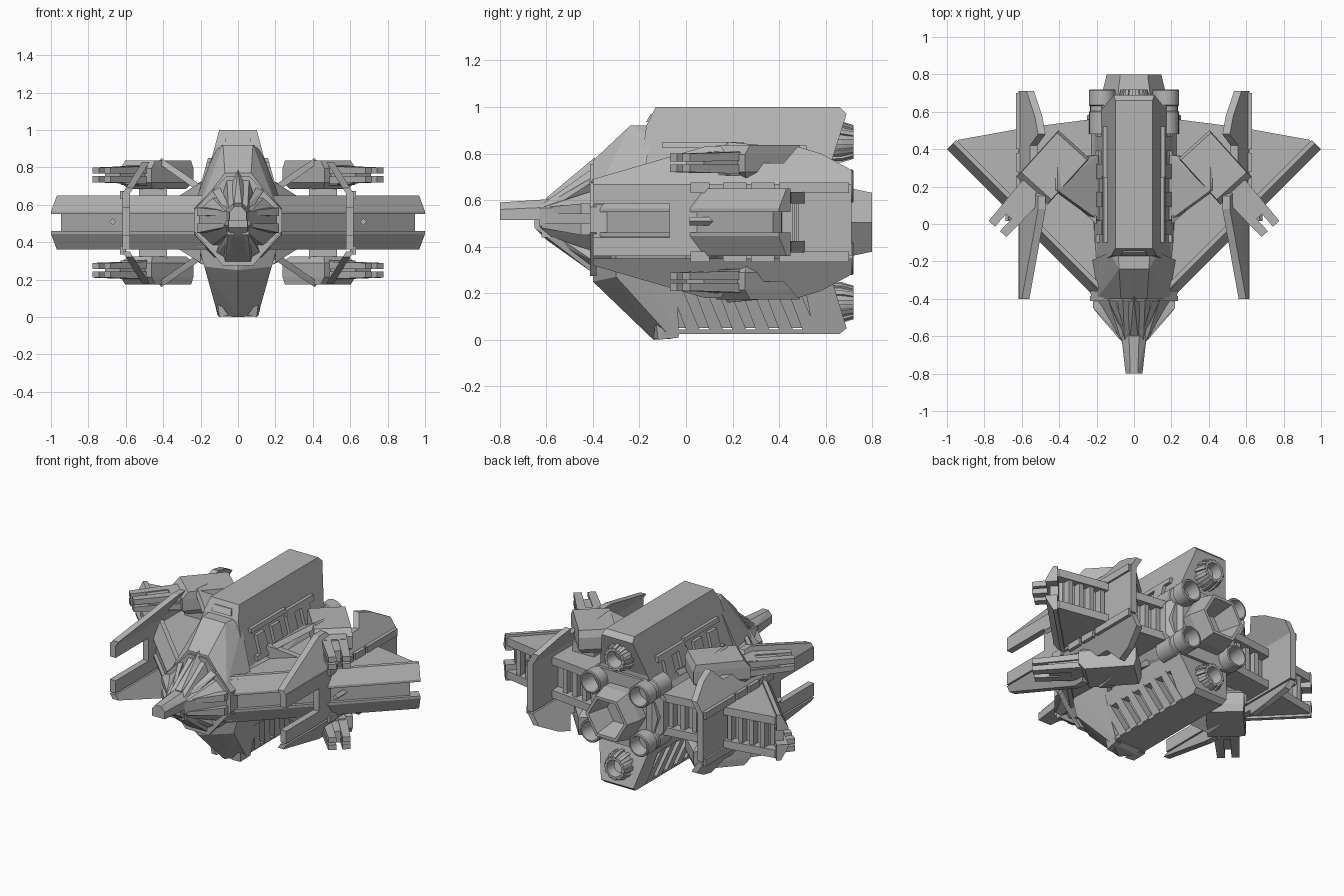
import bpy, bmesh, math
from mathutils import Vector

MID = 1.01   # the ship is nearly symmetric about z = MID / 2
grey = bpy.data.materials.new("hull grey")
grey.diffuse_color = (0.46, 0.46, 0.46, 1)


def finish(name, bm, mx=False, mz=False, smooth=False):
    """Mirror the geometry left/right and up/down, then make an object."""
    for on, axis in ((mx, 0), (mz, 2)):
        if on:
            dup = bmesh.ops.duplicate(bm, geom=bm.verts[:] + bm.edges[:] + bm.faces[:])["geom"]
            for v in dup:
                if isinstance(v, bmesh.types.BMVert):
                    v.co[axis] = (MID if axis == 2 else 0) - v.co[axis]
    bmesh.ops.recalc_face_normals(bm, faces=bm.faces)
    me = bpy.data.meshes.new(name)
    bm.to_mesh(me)
    bm.free()
    me.materials.append(grey)
    ob = bpy.data.objects.new(name, me)
    bpy.context.collection.objects.link(ob)
    if smooth:
        bpy.ops.object.select_all(action='DESELECT')
        ob.select_set(True)
        bpy.context.view_layer.objects.active = ob
        bpy.ops.object.shade_smooth_by_angle(angle=math.radians(30))


def add_solid(bm, pts, fa, fb):
    """Sweep a 2D outline between two mapped copies."""
    a = [bm.verts.new(fa(*p)) for p in pts]
    b = [bm.verts.new(fb(*p)) for p in pts]
    bm.faces.new(a)
    bm.faces.new(b[::-1])
    for i in range(len(pts)):
        j = (i + 1) % len(pts)
        bm.faces.new((a[i], b[i], b[j], a[j]))


def solid(name, outlines, fa, fb, **kw):
    bm = bmesh.new()
    for pts in outlines:
        add_solid(bm, pts, fa, fb)
    finish(name, bm, **kw)


def add_hull(bm, pts, sym=False):
    pts = list(pts) + ([(-x, y, z) for x, y, z in pts if x] if sym else [])
    vs = [bm.verts.new(p) for p in pts]
    bmesh.ops.convex_hull(bm, input=vs)
    junk = [v for v in vs if v.is_valid and not v.link_faces]
    bmesh.ops.delete(bm, geom=junk, context='VERTS')
    bmesh.ops.dissolve_limit(bm, angle_limit=0.01, verts=bm.verts[:], edges=bm.edges[:])


def hull(name, groups, sym=False, **kw):
    bm = bmesh.new()
    for pts in groups:
        add_hull(bm, pts, sym)
    finish(name, bm, **kw)


def box(x0, x1, y0, y1, z0, z1):
    return [(x, y, z) for x in (x0, x1) for y in (y0, y1) for z in (z0, z1)]


def lathe(name, prof, n, cx, cz, **kw):
    """Revolve (radius, y) points about an axis along y; ends are capped."""
    bm = bmesh.new()
    rings = [[bm.verts.new((cx + r * math.cos(t), y, cz + r * math.sin(t)))
              for t in (2 * math.pi * k / n for k in range(n))] for r, y in prof]
    for p, q in zip(rings, rings[1:]):
        for k in range(n):
            bm.faces.new((p[k], p[k - 1], q[k - 1], q[k]))
    bm.faces.new(rings[0])
    bm.faces.new(rings[-1])
    finish(name, bm, **kw)


def rect(y0, y1, z0, z1):
    return [(y0, z0), (y1, z0), (y1, z1), (y0, z1)]


def up(z, d=0.0):      # half width of upper hull
    return 0.1 + 0.27 * (1 - z) + d


def low(z, d=0.0):     # half width of keel
    return 0.1 + 0.27 * z + d


# Upper hull and the narrower stepped bridge front
solid("upper_hull", [[(-0.2, 0.5), (-0.2, 0.72), (-0.17, 0.92), (-0.13, 1), (0.66, 1),
                      (0.69, 0.97), (0.62, 0.75), (0.62, 0.5)]],
      lambda y, z: (-up(z), y, z), lambda y, z: (up(z), y, z))
hull("bridge_front", [[(0.08, -0.24, 0.92), (0.085, -0.15, 0.92), (0.07, -0.4, 0.77), (0.2, -0.4, 0.6),
                       (0.235, -0.2, 0.6), (0.13, -0.15, 0.88)]], sym=True)
hull("bridge_window", [[(0.07, -0.172, 0.935), (0.06, -0.152, 0.97),
                        (0.07, -0.14, 0.935), (0.06, -0.13, 0.97)]], sym=True)

# Flank rails and window blocks on the upper hull
solid("flank_rails", [rect(-0.1, 0.25, 0.825, 0.85), rect(0.25, 0.52, 0.80, 0.835),
                      rect(-0.1, 0.52, 0.66, 0.69)] +
      [rect(y, y + 0.08, 0.69, 0.80) for y in (-0.06, 0.09, 0.24, 0.39)],
      lambda y, z: (up(z, -0.02), y, z), lambda y, z: (up(z, 0.02), y, z), mx=True)

# Keel: inset core, full-width top, bottom plate, tail, slanted ribs
solid("keel_core", [[(-0.05, 0.05), (0.6, 0.05), (0.6, 0.5), (-0.05, 0.5)]],
      lambda y, z: (-low(z, -0.05), y, z), lambda y, z: (low(z, -0.05), y, z))
solid("keel_shell", [rect(-0.2, 0.62, 0.22, 0.5), rect(-0.06, 0.66, 0.025, 0.045),
                     [(0.55, 0.025), (0.66, 0.025), (0.69, 0.05), (0.62, 0.28), (0.5, 0.28)]],
      lambda y, z: (-low(z), y, z), lambda y, z: (low(z), y, z))
solid("keel_ribs", [[(y, 0.23), (y + 0.05, 0.23), (y + 0.135, 0.03), (y + 0.075, 0.03)]
                    for y in (-0.07, 0.03, 0.13, 0.23, 0.33, 0.43)],
      lambda y, z: (low(z, -0.06), y, z), lambda y, z: (low(z, 0.004), y, z), mx=True)
hull("keel_prow", [[(0, -0.4, 0.25), (0, -0.14, 0.0), (0.11, -0.03, 0.02), (0.105, -0.06, 0.005),
                    (0.18, -0.3, 0.27), (0.23, -0.3, 0.45), (0.22, -0.05, 0.45), (0, -0.4, 0.4)]], sym=True)
hull("prow_feet", [[(0.05, -0.14, 0.01), (0.1, -0.12, 0.0), (0.11, -0.03, 0.01), (0.07, -0.03, 0.01),
                    (0.11, -0.13, 0.09), (0.13, -0.08, 0.1)]], mx=True)

# Middle hull and engine block
hull("middle_hull", [[(0.23, -0.4, 0.58), (0.23, -0.4, 0.44), (0.14, -0.4, 0.68), (0.12, -0.4, 0.32),
                      (0.25, 0.0, 0.6), (0.25, 0.0, 0.41), (0.25, 0.58, 0.6), (0.25, 0.58, 0.41),
                      (0.17, 0.64, 0.73), (0.17, 0.64, 0.28)]], sym=True)

# Nose: wide wedge, tall spine, collar, ridges, cheek pods and beak
hull("nose_wedge", [[(0.14, -0.4, 0.64), (0.215, -0.4, 0.57), (0.215, -0.4, 0.45), (0.14, -0.4, 0.38),
                     (0.05, -0.56, 0.59), (0.065, -0.63, 0.565), (0.065, -0.63, 0.49), (0.05, -0.6, 0.45)]], sym=True)
hull("nose_spine", [[(0.06, -0.39, 0.745), (0.1, -0.39, 0.62), (0.1, -0.39, 0.4), (0.07, -0.39, 0.28),
                     (0.03, -0.54, 0.625), (0.05, -0.65, 0.56), (0.05, -0.65, 0.48), (0.03, -0.6, 0.43)]], sym=True)
hull("nose_collar", [[(x, y, z) for y in (-0.412, -0.385) for x, z in
                      ((0.06, 0.755), (0.16, 0.64), (0.235, 0.57), (0.235, 0.46), (0.17, 0.38), (0.08, 0.275))]],
     sym=True)
hull("nose_ridge", [[(0.0, -0.39, 0.785), (0.04, -0.4, 0.72), (0.02, -0.6, 0.61), (0.03, -0.6, 0.56)]], sym=True)
hull("nose_side_ridges", [
    [(0.1, -0.4, 0.70), (0.14, -0.4, 0.68), (0.1, -0.4, 0.62), (0.05, -0.57, 0.60), (0.07, -0.57, 0.57)],
    [(0.07, -0.4, 0.31), (0.12, -0.4, 0.34), (0.1, -0.4, 0.4), (0.03, -0.58, 0.43), (0.05, -0.58, 0.46)]], mx=True)
hull("cheek_pods", [box(0.15, 0.22, -0.45, -0.39, 0.54, 0.585) +
                    [(0.075, -0.6, 0.545), (0.075, -0.6, 0.57), (0.05, -0.6, 0.56)],
                    box(0.15, 0.22, -0.45, -0.39, 0.45, 0.50) +
                    [(0.075, -0.62, 0.48), (0.075, -0.62, 0.50), (0.05, -0.6, 0.49)]], mx=True)
hull("beak", [[(0.02, -0.8, 0.59), (0.045, -0.8, 0.56), (0.045, -0.8, 0.515),
               (0.03, -0.5, 0.61), (0.07, -0.58, 0.57), (0.07, -0.58, 0.515)]], sym=True)
hull("beak_jaw", [box(0.02, 0.06, -0.62, -0.5, 0.44, 0.5)], mx=True)

# Wings: two skins, inset core, trailing ribs
WING = [(0.15, -0.40), (0.95, 0.42), (0.94, 0.45), (0.58, 0.515), (0.15, 0.57)]
CORE = [(0.15, -0.36), (0.9, 0.39), (0.88, 0.41), (0.58, 0.455), (0.15, 0.51)]
solid("wing_skins", [WING], lambda x, y: (x, y, 0.585), lambda x, y: (x, y, 0.635), mx=True, mz=True)
solid("wing_core", [CORE], lambda x, y: (x, y, 0.40), lambda x, y: (x, y, 0.61), mx=True)
hull("wing_ribs", [box(x, x + 0.03, 0.38, 0.57 - 0.135 * x, 0.41, 0.6)
                   for x in (0.255, 0.33, 0.405, 0.48, 0.63, 0.70, 0.77, 0.84)], mx=True)


# Leading edge: distance d in from the line y = x - 0.6, bevelled slats and a recessed web
def edge(x):
    return lambda d, z: (x - d * 0.707, x - 0.6 + d * 0.707, z)


solid("edge_slats", [[(0, 0.55), (0, 0.565), (0.045, 0.65), (0.07, 0.65), (0.07, 0.55)]],
      edge(0.2), edge(1.0), mx=True, mz=True)
solid("edge_web", [[(0.02, 0.46), (0.02, 0.56), (0.07, 0.56), (0.07, 0.46)]], edge(0.2), edge(0.96), mx=True)
lathe("edge_cannons", [(0.018, 0.015), (0.018, 0.12)], 4, 0.67, 0.51, mx=True)

# Side fins: forked vertical plate with flaps folded inward, notched under the turrets
solid("side_fins", [[(-0.4, 0.585), (-0.07, 0.585), (-0.07, 0.44), (-0.4, 0.44), (-0.4, 0.36),
                     (0.71, 0.36), (0.71, 0.67), (-0.4, 0.67)]],
      lambda y, z: (0.578, y, z), lambda y, z: (0.618, y, z), mx=True)
solid("fin_flaps", [[(-0.4, 0.66), (0.71, 0.66), (0.71, 0.73), (0.58, 0.80), (0.48, 0.83), (0.42, 0.76),
                     (0.2, 0.76), (0.15, 0.83), (0.08, 0.83), (-0.4, 0.69)]],
      lambda y, z: (0.578 - (z - 0.66) * 0.62, y, z), lambda y, z: (0.618 - (z - 0.66) * 0.62, y, z),
      mx=True, mz=True)
hull("fin_strips", [box(0.6, 0.63, a, b, 0.63, 0.675) for a, b in
                    ((0.02, 0.10), (0.16, 0.26), (0.28, 0.38), (0.40, 0.70))], mx=True, mz=True)


# Turrets: angled body, barrel housing and four prongs, built along the firing line
def gun(l, w, h):
    c = Vector((0.435, 0.30, 0.76)) + l * Vector((0.67, -0.742, 0)) + w * Vector((0.742, 0.67, 0))
    return (c.x, c.y, c.z + h)


def gun_block(l0, l1, w0, w1, h0, h1, taper=1.0):
    return [gun(l, w * s, h * s) for l, s in ((l0, 1), (l1, taper)) for w in (w0, w1) for h in (h0, h1)]


body = (gun_block(-0.14, 0.13, -0.085, 0.085, -0.075, 0) + gun_block(-0.155, 0.13, -0.108, 0.108, 0, 0.077) +
        gun_block(-0.17, 0.165, -0.112, 0.112, -0.04, 0.035))
prongs = [gun_block(0.1, 0.44, *sorted((s * 0.022, s * 0.078)), *sorted((t * 0.008, t * 0.048)), 0.82)
          for s in (-1, 1) for t in (-1, 1)]
hull("turrets", [body, gun_block(0.1, 0.35, -0.066, 0.066, -0.042, 0.042, 0.85),
                 gun_block(0.1, 0.22, -0.07, 0.07, -0.058, 0.052, 0.9)] + prongs, mx=True, mz=True)
hull("turret_posts", [box(0.38, 0.53, 0.22, 0.38, 0.6, 0.70)], mx=True, mz=True)
hull("turret_struts", [[(0.19, 0.02, 0.70), (0.21, 0.02, 0.67), (0.19, 0.37, 0.70), (0.21, 0.37, 0.67),
                        (0.41, 0.18, 0.85), (0.43, 0.18, 0.825), (0.41, 0.34, 0.835), (0.43, 0.34, 0.825)],
                       [(0.2, 0.0, 0.62), (0.2, 0.04, 0.62), (0.2, 0.0, 0.72), (0.2, 0.04, 0.72),
                        (0.36, 0.14, 0.62), (0.36, 0.18, 0.62)]], mx=True, mz=True)

# Engines: central hexagon, four round thrusters, two ribbed nozzles
lathe("main_nozzle", [(0.17, 0.58), (0.17, 0.70), (0.146, 0.80), (0.125, 0.80), (0.09, 0.66)], 6, 0, 0.505)
lathe("thrusters", [(0.07, 0.48), (0.07, 0.60), (0.064, 0.605), (0.064, 0.63), (0.071, 0.635), (0.071, 0.715),
                    (0.066, 0.72), (0.058, 0.72), (0.045, 0.62)], 24, 0.17, 0.66, mx=True, mz=True, smooth=True)
lathe("ribbed_nozzles", [(0.08, 0.58), (0.08, 0.66), (0.065, 0.72), (0.052, 0.72), (0.04, 0.64)],
      20, 0, 0.85, mz=True, smooth=True)
ribs = []
for k in range(12):
    c, s = math.cos(k * math.pi / 6), math.sin(k * math.pi / 6)
    ribs.append([(r * c - t * s, y, 0.85 + r * s + t * c) for t in (-0.01, 0.01)
                 for r, y in ((0.07, 0.62), (0.09, 0.62), (0.088, 0.67), (0.072, 0.72), (0.058, 0.72))])
hull("nozzle_ribs", ribs, mz=True)
